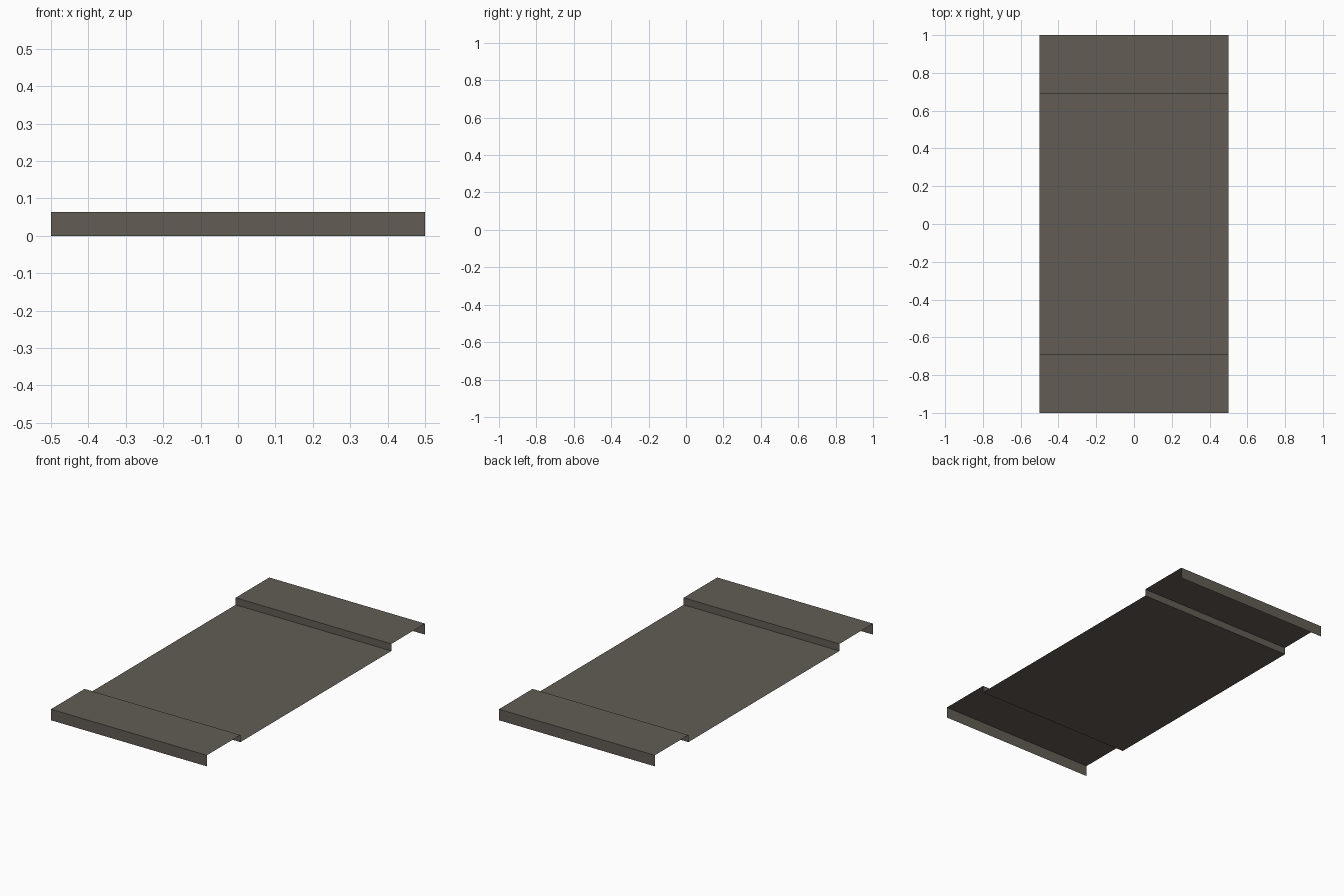
import bpy

if "Cube" in bpy.data.objects:
    bpy.data.objects.remove(bpy.data.objects["Cube"])

# Flat grey-brown sheet colour
mat = bpy.data.materials.new("grey_brown_metal")
mat.diffuse_color = (0.122, 0.107, 0.089, 1.0)
mat.use_nodes = True
mat.node_tree.nodes["Principled BSDF"].inputs["Base Color"].default_value = mat.diffuse_color

# Half of the folded profile (y, z): lip foot, lip top, step top, step foot
TOP, DECK, STEP = 0.064, 0.023, 0.692
half = [(-1.0, 0.0), (-1.0, TOP), (-STEP, TOP), (-STEP, DECK)]
profile = half + [(-y, z) for y, z in reversed(half)]


def folded_sheet(name, points, half_width):
    """Sweep an open profile across x as a thin, single-sided sheet."""
    n = len(points)
    verts = [(x, y, z) for x in (-half_width, half_width) for y, z in points]
    faces = [(i, i + n, i + n + 1, i + 1) for i in range(n - 1)]
    mesh = bpy.data.meshes.new(name)
    mesh.from_pydata(verts, [], faces)
    mesh.materials.append(mat)
    mesh.update()
    obj = bpy.data.objects.new(name, mesh)
    bpy.context.collection.objects.link(obj)
    return obj


# Recessed tray with a raised shelf and turned-down lip at each end
folded_sheet("folded_tray", profile, 0.5)
